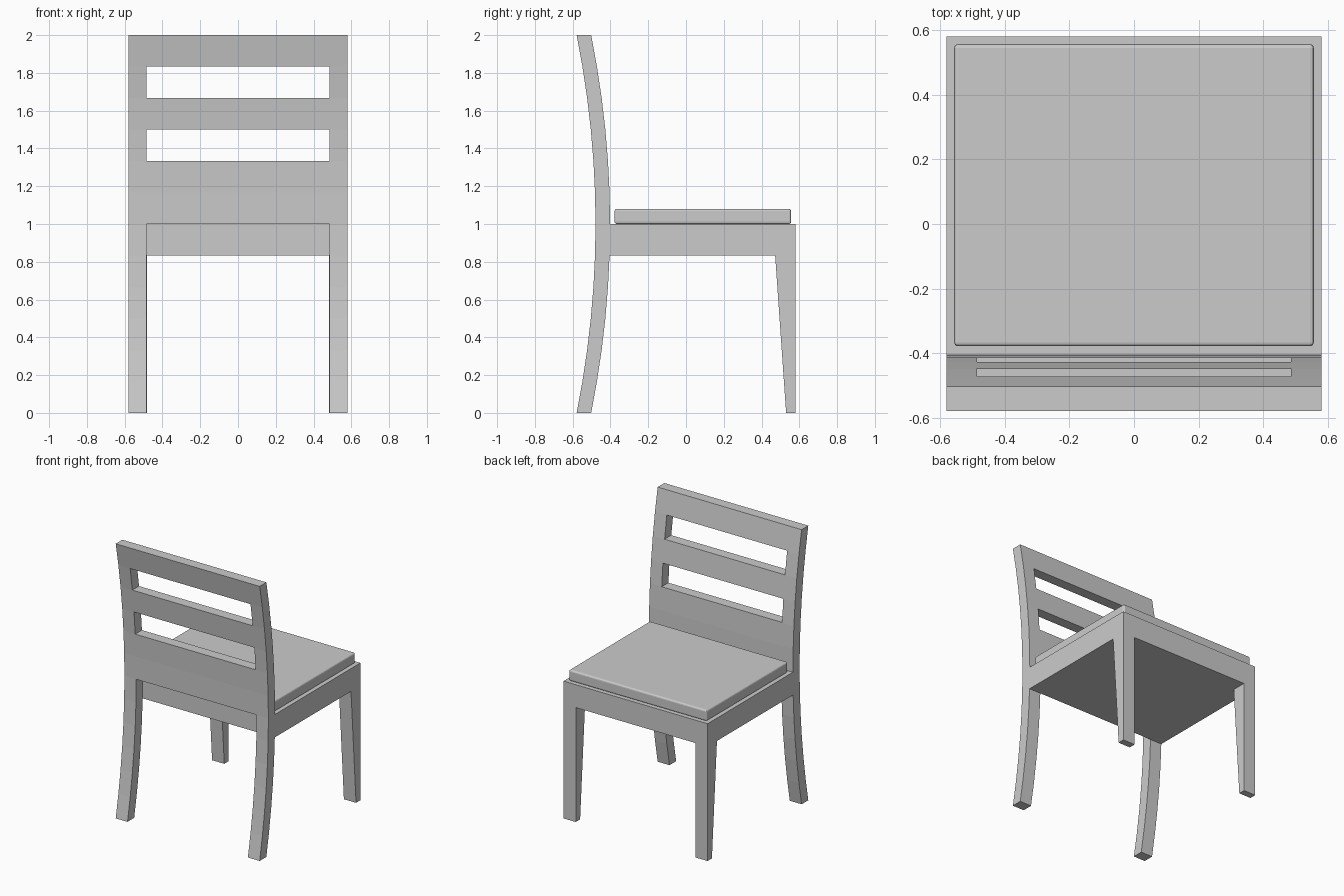
import bpy, bmesh

if "Cube" in bpy.data.objects:
    bpy.data.objects.remove(bpy.data.objects["Cube"])

HALF, INNER = 0.58, 0.485   # outer half width, inner side of the legs
STEP = 1 / 6                # height of one row of the curved back


def finish(name, bm):
    bmesh.ops.recalc_face_normals(bm, faces=bm.faces)
    mesh = bpy.data.meshes.new(name)
    bm.to_mesh(mesh)
    bm.free()
    ob = bpy.data.objects.new(name, mesh)
    bpy.context.collection.objects.link(ob)
    return ob


def box(name, lo, hi):
    bm = bmesh.new()
    bmesh.ops.create_cube(bm, size=1)
    for v in bm.verts:
        v.co = [(a + b) / 2 + c * (b - a) for a, b, c in zip(lo, hi, v.co)]
    return finish(name, bm)


def curve_y(z):
    # front face of the back frame, closest to the seat at seat height
    return -0.402 - 0.1 * (z - 1) ** 2


# Back frame: curved grid of cells with slots left open, then thickened
bm = bmesh.new()
xs = (-HALF, -INNER, INNER, HALF)
grid = [[bm.verts.new((x, curve_y(k * STEP), k * STEP)) for x in xs] for k in range(13)]
for k in range(12):
    for c in range(3):
        if c != 1 or k in (6, 7, 9, 11):
            bm.faces.new((grid[k][c], grid[k][c + 1], grid[k + 1][c + 1], grid[k + 1][c]))
bmesh.ops.delete(bm, geom=[v for v in bm.verts if not v.link_faces], context='VERTS')
ext = bmesh.ops.extrude_face_region(bm, geom=bm.faces[:], use_keep_orig=True)
for g in ext['geom']:
    if isinstance(g, bmesh.types.BMVert):
        g.co.y -= 0.077
finish("back_frame", bm)

# Seat base with its apron
box("seat_base", (-HALF, -0.405, 5 * STEP), (HALF, HALF, 1.0))

# Cushion with a softened edge
cushion = box("cushion", (-0.556, -0.378, 1.0), (0.556, 0.556, 1.08))
bevel = cushion.modifiers.new("soft_edge", 'BEVEL')
bevel.width = 0.012
bevel.segments = 3

# Front legs: tapered on the inner side towards the floor
profile = ((0.53, 0), (HALF, 0), (HALF, 5 * STEP), (0.472, 5 * STEP))
for side, label in ((-1, "left"), (1, "right")):
    bm = bmesh.new()
    rings = [[bm.verts.new((side * x, y, z)) for y, z in profile] for x in (INNER - 0.003, HALF)]
    bm.faces.new(rings[0])
    bm.faces.new(rings[1])
    for i in range(4):
        j = (i + 1) % 4
        bm.faces.new((rings[0][i], rings[0][j], rings[1][j], rings[1][i]))
    finish("front_leg_" + label, bm)
